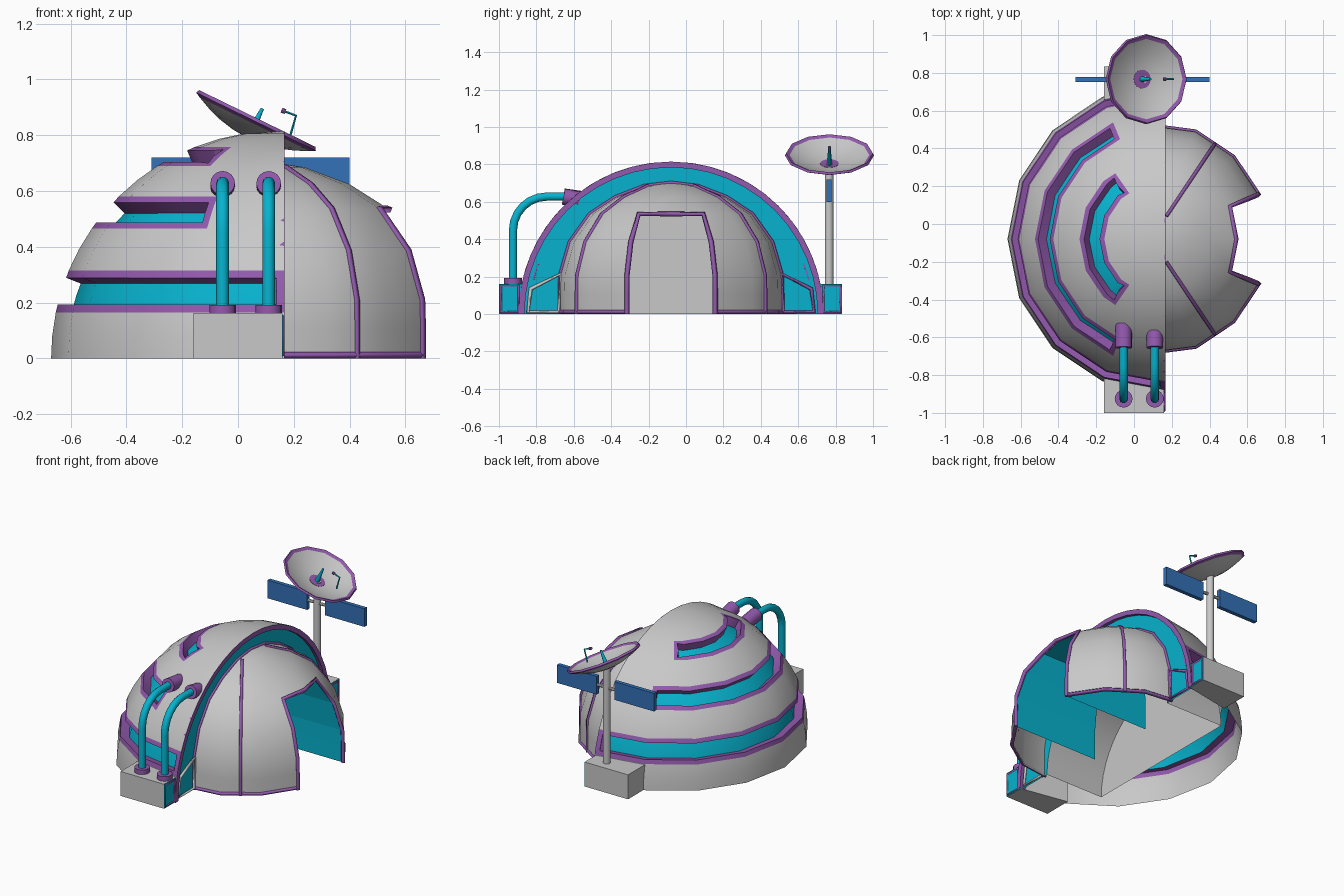
import bpy, bmesh, math
from mathutils import Matrix, Vector

if "Cube" in bpy.data.objects:
    bpy.data.objects.remove(bpy.data.objects["Cube"])


def material(name, rgb):
    m = bpy.data.materials.new(name)
    m.diffuse_color = (*rgb, 1)
    m.use_nodes = True
    m.node_tree.nodes["Principled BSDF"].inputs["Base Color"].default_value = m.diffuse_color
    return m


GRAY = material("light gray", (0.58, 0.58, 0.58))
PURPLE = material("purple trim", (0.29, 0.10, 0.42))
CYAN = material("cyan", (0.002, 0.45, 0.62))
BLUE = material("solar blue", (0.033, 0.165, 0.48))
CY = -0.08                       # y of the dome axis
rad = math.radians


def finish(name, bm, mats, smooth=None, solid=None):
    me = bpy.data.meshes.new(name)
    bm.to_mesh(me)
    bm.free()
    for m in mats:
        me.materials.append(m)
    ob = bpy.data.objects.new(name, me)
    bpy.context.collection.objects.link(ob)
    bpy.ops.object.select_all(action='DESELECT')
    ob.select_set(True)
    bpy.context.view_layer.objects.active = ob
    if solid:
        mod = ob.modifiers.new("shell", 'SOLIDIFY')
        for k, v in solid.items():
            setattr(mod, k, v)
        bpy.ops.object.convert(target='MESH')
    if smooth:
        bpy.ops.object.shade_smooth_by_angle(angle=rad(smooth))
    return ob


def grid(rows):
    """Quads between consecutive rows of points."""
    bm = bmesh.new()
    vs = [[bm.verts.new(p) for p in row] for row in rows]
    for a, b in zip(vs, vs[1:]):
        for j in range(len(a) - 1):
            bm.faces.new((a[j], a[j + 1], b[j + 1], b[j]))
    bmesh.ops.remove_doubles(bm, verts=bm.verts, dist=0.0005)
    return bm


def tube(name, pts, r, mat, cyclic=False, res=0):
    cu = bpy.data.curves.new(name, 'CURVE')
    cu.dimensions = '3D'
    cu.bevel_depth, cu.bevel_resolution, cu.use_fill_caps = r, res, True
    sp = cu.splines.new('POLY')
    sp.points.add(len(pts) - 1)
    for p, co in zip(sp.points, pts):
        p.co = (*co, 1)
    sp.use_cyclic_u = cyclic
    cu.materials.append(mat)
    ob = bpy.data.objects.new(name, cu)
    bpy.context.collection.objects.link(ob)
    bpy.ops.object.select_all(action='DESELECT')
    ob.select_set(True)
    bpy.context.view_layer.objects.active = ob
    bpy.ops.object.convert(target='MESH')
    if res:
        bpy.ops.object.shade_smooth_by_angle(angle=rad(40))


def cyl(name, a, b, r1, mat, r2=None, seg=16):
    a, b = Vector(a), Vector(b)
    bm = bmesh.new()
    m = Matrix.Translation((a + b) / 2) @ (b - a).to_track_quat('Z', 'Y').to_matrix().to_4x4()
    bmesh.ops.create_cone(bm, cap_ends=True, segments=seg, radius1=r1,
                          radius2=r1 if r2 is None else r2, depth=(b - a).length, matrix=m)
    finish(name, bm, [mat], smooth=40)


def prism(name, xy, z0, z1, mat):
    bm = bmesh.new()
    f = bm.faces.new([bm.verts.new((x, y, z0)) for x, y in xy])
    top = bmesh.ops.extrude_face_region(bm, geom=[f])['geom']
    bmesh.ops.translate(bm, vec=(0, 0, z1 - z0), verts=[v for v in top if isinstance(v, bmesh.types.BMVert)])
    bmesh.ops.recalc_face_normals(bm, faces=bm.faces)
    finish(name, bm, [mat])


def box(name, x0, x1, y0, y1, z0, z1, mat):
    prism(name, [(x0, y0), (x1, y0), (x1, y1), (x0, y1)], z0, z1, mat)


def gon(t):
    """Radius factor of a 16-sided ring at angle t (degrees)."""
    return math.cos(rad(11.25)) / math.cos(rad(t % 22.5 - 11.25))


# Rear dome: 16-sided half dome with three framed, recessed bands
R, CX, FX = 0.815, 0.145, 0.165


def rear_pt(t, z):
    r = math.sqrt(max(R * R - z * z, 0)) * gon(t)
    x = CX + r * math.cos(rad(t))
    return (FX if t in (90, 270) or r < 0.01 else x, CY + r * math.sin(rad(t)), z)


cols = sorted([90 + 22.5 * k for k in range(9)] + [125, 235])
levels = [0, 0.08, 0.165, 0.24, 0.315, 0.39, 0.465, 0.525, 0.58, 0.64, 0.69, 0.725, 0.757, 0.787, 0.806, R]
bm = grid([[rear_pt(t, z) for t in cols] for z in levels])
for z0, z1, t0 in ((0.165, 0.315, 90), (0.465, 0.58, 112.5), (0.69, 0.757, 125)):
    band = []
    for f in bm.faces:
        c = f.calc_center_median()
        t = math.degrees(math.atan2(c.y - CY, c.x - CX)) % 360
        if z0 < c.z < z1 and t0 - 1 < t < 361 - t0:
            band.append(f)
    # flush purple frame, then purple walls down to the cyan floor
    for thick, depth in ((0.028, 0), (0.001, -0.055)):
        new = bmesh.ops.inset_region(bm, faces=band, thickness=thick, depth=depth,
                                     use_boundary=True, use_even_offset=t0 < 125)['faces']
        for f in new:
            f.material_index = 1
    for f in band:
        f.material_index = 2
finish("rear_dome", bm, [GRAY, PURPLE, CYAN], smooth=30)


# Arch face, rim and inner hall behind the front dome
def arc(x, r, n=24):
    return [(x, CY + r * math.cos(math.pi * k / n), r * math.sin(math.pi * k / n)) for k in range(n + 1)]


finish("arch_face", grid([arc(0.145, 0.56), arc(0.145, 0.795)]), [CYAN])
bm = grid([arc(x, r) for x, r in ((0.12, 0.784), (0.167, 0.784), (0.167, 0.815), (0.14, 0.81), (0.12, 0.784))])
bmesh.ops.recalc_face_normals(bm, faces=bm.faces)
finish("arch_rim", bm, [PURPLE], smooth=30)
finish("inner_hall", grid([arc(0.145, 0.56), arc(-0.28, 0.56), arc(-0.28, 0)]), [GRAY], smooth=30)

# Front dome with the doorway left open between its two middle columns
PROFILE = [(1, 0), (1, 0.11), (0.995, 0.21), (0.91, 0.385), (0.73, 0.535), (0.5, 0.625), (0.24, 0.685), (0, 0.702)]


def front_pt(t, k):
    f, z = PROFILE[k]
    r = 0.617 * f * gon(t)
    if abs(t) == 90:
        return (0.13, CY + math.copysign(r * 0.965, t), z)
    return (max(0.13, 0.09 + r * math.cos(rad(t))), CY + r * math.sin(rad(t)), z)


bm = grid([[front_pt(-90 + 22.5 * j, k) for j in range(9)] for k in range(len(PROFILE))])
door = []
for f in bm.faces:
    c = f.calc_center_median()
    if c.z < 0.5 and abs(c.y - CY) < 0.15:
        door.append(f)
bmesh.ops.delete(bm, geom=door, context='FACES')
finish("front_dome", bm, [GRAY, PURPLE], smooth=35, solid=dict(thickness=0.01, offset=-1, material_offset_rim=1))

# Doorway lining running back into the dome, and purple trim of the front dome
frame = ([front_pt(-22.5, k) for k in range(5)] + [front_pt(0, 4)]
         + [front_pt(22.5, k) for k in range(4, -1, -1)])
finish("doorway_lining", grid([frame, [(0.04, y, z) for x, y, z in frame]]), [CYAN])
tube("door_frame", frame, 0.014, PURPLE)
for s, side in ((-1, "front"), (1, "back")):
    tube(side + "_dome_rib", [front_pt(s * 56.25, k) for k in range(7)], 0.012, PURPLE)
    tube(side + "_dome_sill", [(x, y, 0.011) for x, y, z in (front_pt(s * t, 0) for t in (90, 67.5, 45, 22.5))],
         0.011, PURPLE)
seam = [(0.147, y, z) for x, y, z in (front_pt(-90, k) for k in range(8))]
tube("dome_seam", seam + [(x, 2 * CY - y, z) for x, y, z in seam[-2::-1]], 0.01, PURPLE)

# Side panels and pedestals on both ends
for s, side, trim in ((-1, "front", GRAY), (1, "back", PURPLE)):
    tube(side + "_side_panel_frame", [(0.152, CY + s * d, z) for d, z in
         ((0.765, 0.012), (0.75, 0.135), (0.59, 0.215), (0.60, 0.012))], 0.011, trim, cyclic=True)
    e = -1.0 if s < 0 else 0.835
    prism(side + "_pedestal", [(-0.16, e), (0.157, e), (0.157, CY + s * 0.79), (-0.16, CY + s * 0.73)], 0, 0.162, GRAY)
    i = CY + s * 0.79
    box(side + "_pedestal_panel", 0.157, 0.16, min(e, i), max(e, i), 0.001, 0.161, CYAN)
    tube(side + "_pedestal_frame", [(0.156, y, z) for y, z in
         ((e - s * .01, .011), (CY + s * 0.815, .011), (CY + s * 0.815, .151), (e - s * .01, .151))],
         0.011, PURPLE, cyclic=True)

# Two bent pipes with collars
for n, x, tip in ((1, -0.055, -0.53), (2, 0.11, -0.57)):
    bend = [(x, -0.745 - 0.18 * math.cos(rad(a)), 0.448 + 0.18 * math.sin(rad(a))) for a in range(0, 91, 15)]
    tube(f"pipe_{n}", [(x, -0.925, 0.16)] + bend + [(x, -0.6, 0.628)], 0.023, CYAN, res=3)
    cyl(f"pipe_foot_{n}", (x, -0.925, 0.16), (x, -0.925, 0.192), 0.047, PURPLE)
    cyl(f"pipe_collar_{n}", (x, -0.655, 0.628), (x, tip, 0.61), 0.044, PURPLE)

# Mast with two solar panels
MX, MY = 0.045, 0.765
cyl("mast", (MX, MY, 0.16), (MX, MY, 0.80), 0.023, GRAY)
cyl("panel_rod", (MX - 0.08, MY, 0.66), (MX + 0.08, MY, 0.66), 0.01, GRAY, seg=8)
for s, side in ((-1, "left"), (1, "right")):
    a, b = sorted((MX + s * 0.065, MX + s * 0.355))
    box(side + "_solar_panel", a, b, MY - 0.013, MY + 0.013, 0.60, 0.72, BLUE)

# Tilted 12-sided dish with hub, feed and arm
tilt = Matrix.Translation((0.07, 0.767, 0.86)) @ Matrix.Rotation(rad(26), 4, 'Y')
RINGS = [0, 0.06, 0.115, 0.165, 0.213, 0.232]
bm = grid([[(r * math.cos(rad(a)), r * math.sin(rad(a)), 0.065 * ((r / 0.233) ** 2 - 1))
            for a in range(0, 361, 30)] for r in RINGS])
for f in bm.faces:
    f.material_index = 1 if f.calc_center_median().xy.length > 0.207 else 0
bm.transform(tilt)
finish("dish", bm, [GRAY, PURPLE], smooth=35, solid=dict(thickness=0.014, offset=1, material_offset_rim=1))
cyl("dish_hub", tilt @ Vector((0, 0, -0.066)), tilt @ Vector((0, 0, -0.06)), 0.05, PURPLE)
cyl("dish_feed", tilt @ Vector((0, 0, -0.06)), tilt @ Vector((0, 0, 0.04)), 0.015, CYAN, r2=0.006, seg=10)
tube("dish_arm", [(0.185, 0.767, 0.79), (0.208, 0.767, 0.87), (0.165, 0.767, 0.886)], 0.005, CYAN, res=1)
cyl("arm_tip", (0.17, 0.767, 0.884), (0.156, 0.767, 0.89), 0.009, PURPLE, seg=8)
